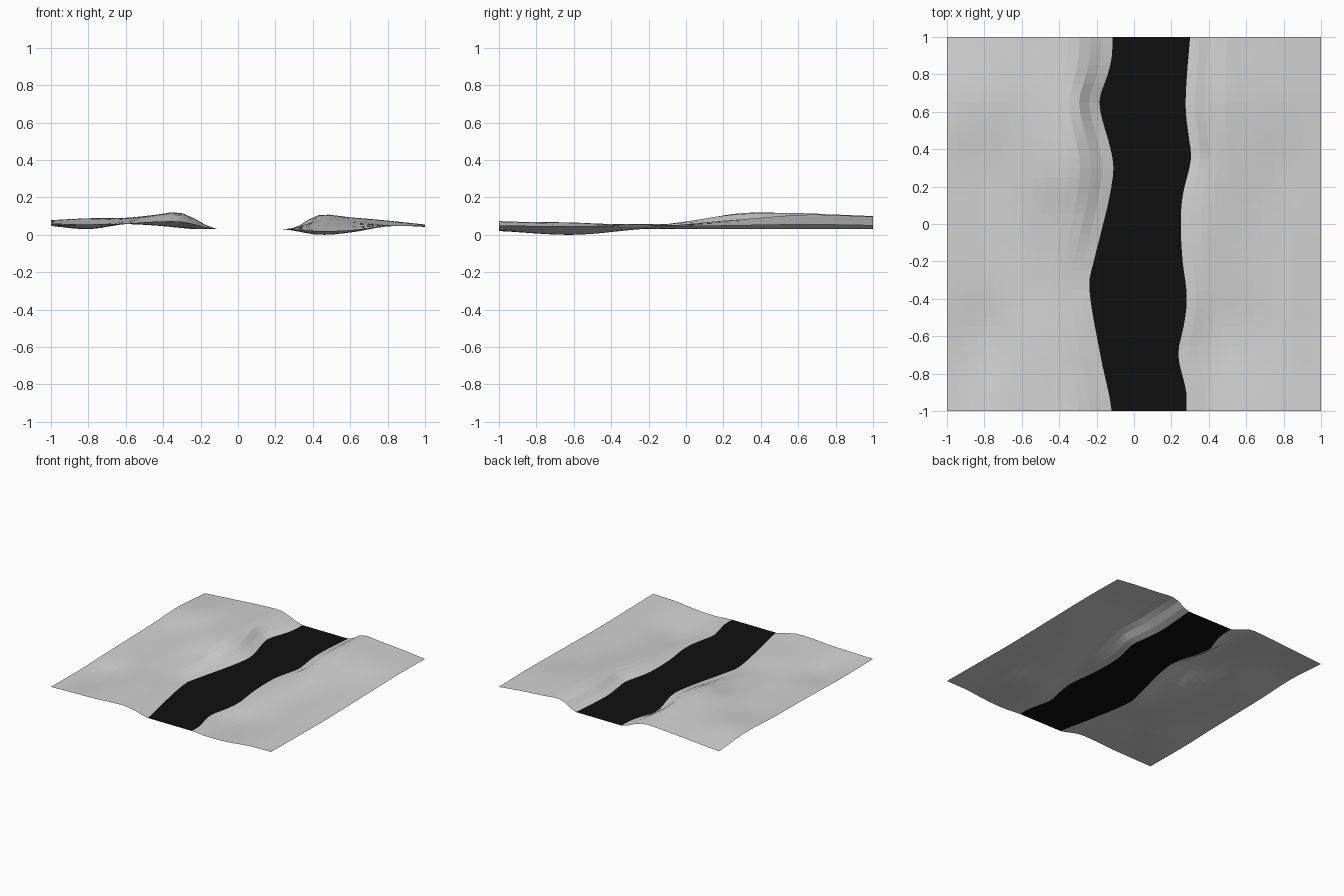
import bpy
import bmesh

if "Cube" in bpy.data.objects:
    bpy.data.objects.remove(bpy.data.objects["Cube"])


def material(name, c):
    m = bpy.data.materials.new(name)
    m.diffuse_color = (c[0], c[1], c[2], 1)
    m.use_nodes = True
    m.node_tree.nodes["Principled BSDF"].inputs["Base Color"].default_value = m.diffuse_color
    return m


def curve(xs, vs, x):
    """Smooth interpolation through control points (cubic Hermite)."""
    n = len(xs)

    def slope(k):
        a, b = max(k - 1, 0), min(k + 1, n - 1)
        return (vs[b] - vs[a]) / (xs[b] - xs[a])

    i = 0
    while i < n - 2 and x > xs[i + 1]:
        i += 1
    h = xs[i + 1] - xs[i]
    t = (x - xs[i]) / h
    return ((2*t**3 - 3*t**2 + 1) * vs[i] + (t**3 - 2*t**2 + t) * h * slope(i)
            + (3*t**2 - 2*t**3) * vs[i + 1] + (t**3 - t**2) * h * slope(i + 1))


WATER = 0.03

# Bank outlines: x as a function of y
LEFT_Y = [-1, -.93, -.7, -.33, -.2, 0, .15, .3, .4, .65, .8, .9, 1]
LEFT_X = [-.12, -.13, -.18, -.24, -.215, -.165, -.13, -.11, -.125, -.185, -.14, -.118, -.115]
RIGHT_Y = [-1, -.9, -.7, -.55, -.45, -.35, -.2, 0, .15, .35, .45, .6, .75, 1]
RIGHT_X = [.28, .28, .237, .265, .28, .28, .26, .25, .26, .305, .295, .277, .28, .3]

# Ground heights: rows by y, columns by x
ROW_Y = [-1, -.6, -.3, 0, .3, .65, 1]
L_COLS = [-1, -.8, -.6, -.45, -.3]
L_Z = [[.05, .055, .06, .07, .07], [.047, .03, .058, .065, .05],
       [.055, .05, .057, .05, .036], [.06, .055, .06, .06, .07],
       [.065, .06, .075, .10, .113], [.078, .088, .09, .105, .108],
       [.055, .07, .085, .095, .095]]
R_COLS = [.43, .6, .8, 1]
R_Z = [[.02, .025, .045, .05], [0, .012, .045, .045], [.025, .035, .05, .042],
       [.055, .055, .052, .045], [.08, .075, .055, .05],
       [.104, .093, .075, .055], [.094, .085, .07, .05]]


def row_heights(table, y):
    return [curve(ROW_Y, [r[c] for r in table], y) for c in range(len(table[0]))]


def left_row(y, n=15):
    bank = curve(LEFT_Y, LEFT_X, y)
    xs = L_COLS + [bank - .025, bank]
    zs = row_heights(L_Z, y) + [WATER + .004, WATER]
    pts = [-1 + (bank + 1) * k / n for k in range(n + 1)]
    return [(x, y, max(0, curve(xs, zs, x))) for x in pts]


def right_row(y, n=14):
    bank = curve(RIGHT_Y, RIGHT_X, y)
    xs = [bank, bank + .03] + R_COLS
    h = row_heights(R_Z, y)
    zs = [WATER, WATER + (h[0] - WATER) * .1] + h
    pts = [bank + (1 - bank) * k / n for k in range(n + 1)]
    return [(x, y, max(0, curve(xs, zs, x))) for x in pts]


def river_row(y):
    return [(curve(LEFT_Y, LEFT_X, y), y, WATER), (curve(RIGHT_Y, RIGHT_X, y), y, WATER)]


def sheet(name, row, mat, rows=40):
    bm = bmesh.new()
    grid = [[bm.verts.new(p) for p in row(-1 + 2 * j / rows)] for j in range(rows + 1)]
    for a, b in zip(grid, grid[1:]):
        for k in range(len(a) - 1):
            bm.faces.new((a[k], a[k + 1], b[k + 1], b[k]))
    me = bpy.data.meshes.new(name)
    bm.to_mesh(me)
    bm.free()
    me.materials.append(mat)
    ob = bpy.data.objects.new(name, me)
    bpy.context.collection.objects.link(ob)
    return ob


ground = material("light grey ground", (.65, .65, .65))
water = material("black river", (.005, .005, .005))

# Two banks of rolling ground with a flat river between
sheet("left_bank", left_row, ground)
sheet("right_bank", right_row, ground)
sheet("river", river_row, water)
